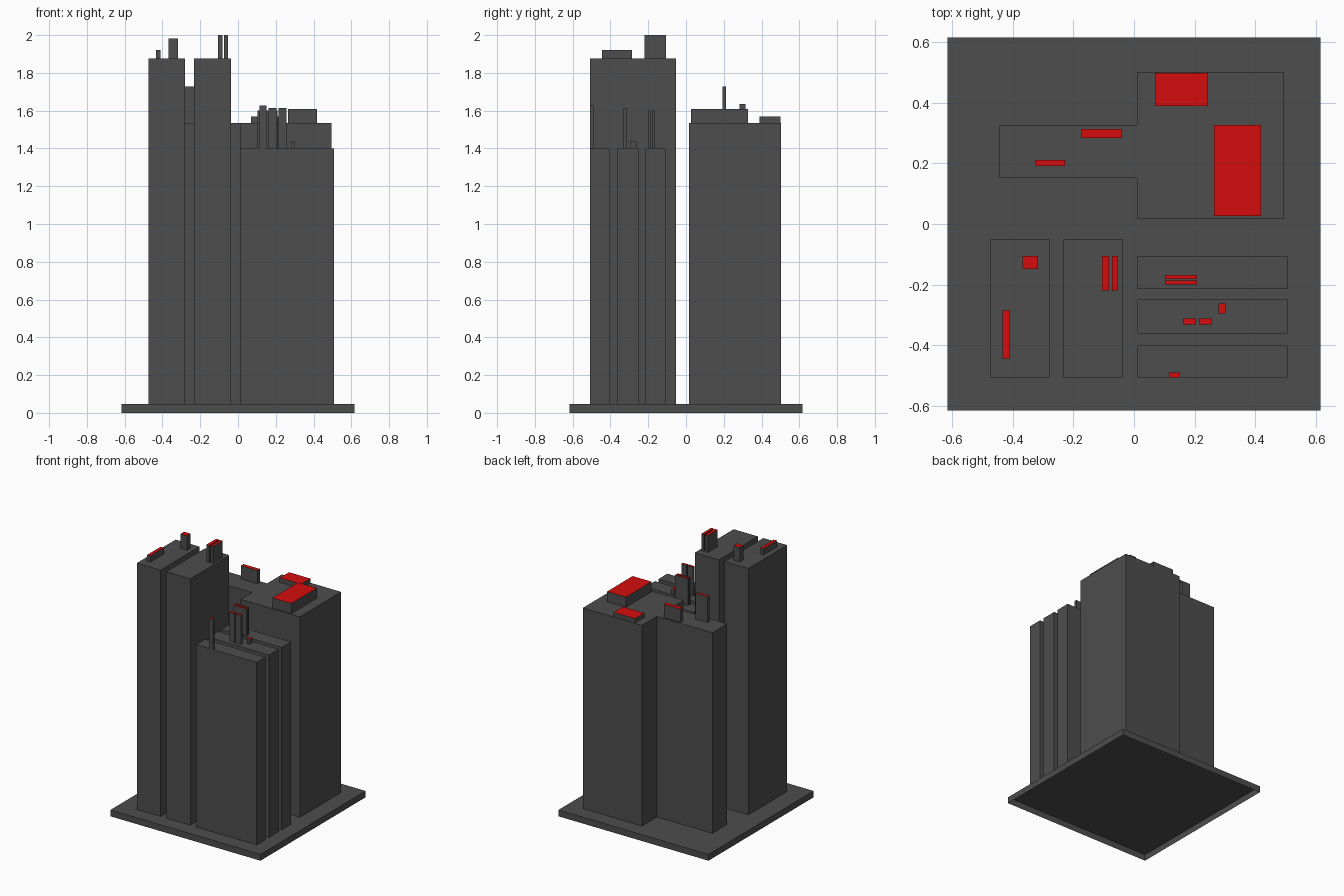
import bpy
import bmesh

if "Cube" in bpy.data.objects:
    bpy.data.objects.remove(bpy.data.objects["Cube"])


def material(name, rgb):
    m = bpy.data.materials.new(name)
    m.diffuse_color = (*rgb, 1.0)
    m.use_nodes = True
    m.node_tree.nodes["Principled BSDF"].inputs["Base Color"].default_value = m.diffuse_color
    return m


GREY = material("dark_grey", (0.075, 0.075, 0.075))
RED = material("roof_red", (0.66, 0.004, 0.004))

BASE_TOP = 0.047
LOW, MID, HIGH = 1.40, 1.535, 1.875   # roof heights of the three tower groups


def prism(name, outline, z0, z1, red_top=False, open_bottom=False):
    """Extrude a counter-clockwise outline from z0 to z1."""
    bm = bmesh.new()
    floor = bm.faces.new([bm.verts.new((x, y, z0)) for x, y in outline])
    ext = bmesh.ops.extrude_face_region(bm, geom=[floor], use_keep_orig=True)
    for v in ext["geom"]:
        if isinstance(v, bmesh.types.BMVert):
            v.co.z = z1
    bmesh.ops.recalc_face_normals(bm, faces=bm.faces)
    # only the upward face is red
    for f in bm.faces:
        f.material_index = int(red_top and f.normal.z > 0.5)
    if open_bottom:
        bmesh.ops.delete(bm, geom=[f for f in bm.faces if f.normal.z < -0.5],
                         context='FACES_ONLY')
    me = bpy.data.meshes.new(name)
    bm.to_mesh(me)
    bm.free()
    me.materials.append(GREY)
    if red_top:
        me.materials.append(RED)
    ob = bpy.data.objects.new(name, me)
    bpy.context.collection.objects.link(ob)
    return ob


def box(name, x0, x1, y0, y1, z0, z1, **kw):
    return prism(name, [(x0, y0), (x1, y0), (x1, y1), (x0, y1)], z0, z1, **kw)


# Base plate, hollow underneath
box("base_plate", -0.616, 0.616, -0.616, 0.616, 0, BASE_TOP, open_bottom=True)

# Two tall towers at front left
for i, (x0, x1) in enumerate([(-0.475, -0.28), (-0.234, -0.036)]):
    box(f"tall_tower_{i + 1}", x0, x1, -0.507, -0.052, BASE_TOP, HIGH)

# Three thin slab towers at front right
for i, (y0, y1) in enumerate([(-0.507, -0.402), (-0.362, -0.25), (-0.214, -0.105)]):
    box(f"slab_tower_{i + 1}", 0.011, 0.508, y0, y1, BASE_TOP, LOW)

# Rear block with a side wing
prism("rear_block", [(0.01, 0.017), (0.495, 0.017), (0.495, 0.502), (0.01, 0.502),
                     (0.01, 0.327), (-0.445, 0.327), (-0.445, 0.152), (0.01, 0.152)],
      BASE_TOP, MID)

# Rooftop boxes with red tops: x0, x1, y0, y1, top, standing on each roof
roof_boxes = {
    "rear_roof_box": (MID, [(0.069, 0.244, 0.39, 0.499, 1.568),
                            (0.264, 0.419, 0.027, 0.327, 1.61),
                            (-0.175, -0.039, 0.284, 0.314, 1.634),
                            (-0.326, -0.228, 0.192, 0.212, 1.727)]),
    "tall_roof_box": (HIGH, [(-0.369, -0.317, -0.148, -0.105, 1.982),
                             (-0.435, -0.409, -0.444, -0.286, 1.922),
                             (-0.106, -0.082, -0.22, -0.105, 2.0),
                             (-0.073, -0.053, -0.22, -0.105, 2.0)]),
    "slab_roof_box": (LOW, [(0.102, 0.208, -0.181, -0.168, 1.60),
                            (0.102, 0.208, -0.20, -0.187, 1.60),
                            (0.162, 0.205, -0.332, -0.312, 1.615),
                            (0.214, 0.257, -0.332, -0.312, 1.615),
                            (0.28, 0.303, -0.296, -0.263, 1.436),
                            (0.115, 0.15, -0.507, -0.49, 1.627)]),
}
for name, (roof, boxes) in roof_boxes.items():
    for i, (x0, x1, y0, y1, top) in enumerate(boxes):
        box(f"{name}_{i + 1}", x0, x1, y0, y1, roof, top, red_top=True)
